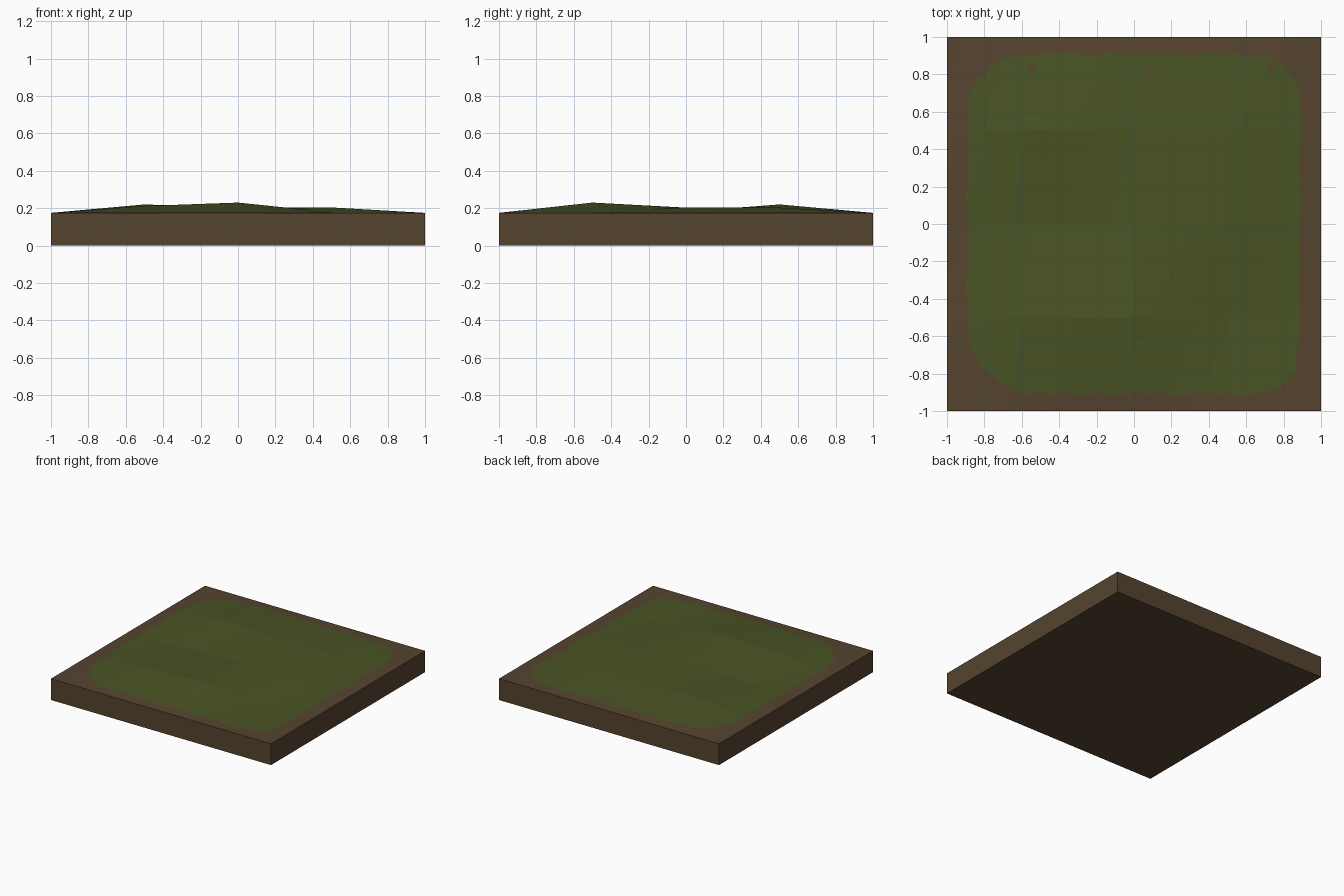
import bpy, bmesh, math

if "Cube" in bpy.data.objects:
    bpy.data.objects.remove(bpy.data.objects["Cube"])

def material(name, col):
    m = bpy.data.materials.new(name)
    m.diffuse_color = (*col, 1)
    m.use_nodes = True
    m.node_tree.nodes["Principled BSDF"].inputs["Base Color"].default_value = m.diffuse_color
    return m

soil = material("soil brown", (0.093, 0.058, 0.029))
grass = material("grass green", (0.067, 0.087, 0.018))
RIM = 0.175

# Heights of the coarse ground, rows from y=-1 to y=1
H = [[RIM] * 5,
     [RIM, 0.212, 0.23, 0.178, RIM],
     [RIM, 0.182, 0.203, 0.204, RIM],
     [RIM, 0.22, 0.203, 0.203, RIM],
     [RIM] * 5]

def height(x, y):
    u, v = (x + 1) * 2, (y + 1) * 2
    i, j = min(3, max(0, int(u + 1e-6))), min(3, max(0, int(v + 1e-6)))
    a, b = u - i, v - j
    return ((H[j][i] * (1 - a) + H[j][i + 1] * a) * (1 - b)
            + (H[j + 1][i] * (1 - a) + H[j + 1][i + 1] * a) * b)

def grass_edge(x, y):
    """Negative inside the grass: wavy rounded square with bare specks."""
    r = (0.38 if x < 0 else 0.22) if y < 0 else (0.34 if x < 0 else 0.29)
    hx = 0.888 + (0.012 * y if x > 0 else 0.004)
    hy = 0.908
    qx, qy = abs(x) - hx + r, abs(y) - hy + r
    d = math.hypot(max(qx, 0), max(qy, 0)) + min(max(qx, qy), 0) - r
    d += 0.007 * math.sin(19 * x + 3 * y) * math.cos(16 * y - 2 * x) + 0.004 * math.sin(37 * (x - y))
    for px, py in ((-0.55, 0.83), (0.085, 0.83), (0.73, 0.83)):
        d = max(d, 0.022 - math.hypot(x - px, y - py))
    return d

def add_object(name, bm, mats):
    me = bpy.data.meshes.new(name)
    bm.to_mesh(me)
    bm.free()
    ob = bpy.data.objects.new(name, me)
    for m in mats:
        me.materials.append(m)
    bpy.context.collection.objects.link(ob)

# Ground surface: grid cut along the grass outline
bm = bmesh.new()
bmesh.ops.create_grid(bm, x_segments=100, y_segments=100, size=1)
field = {v: grass_edge(v.co.x, v.co.y) for v in bm.verts}
cuts = set()
for e in list(bm.edges):
    a, b = e.verts
    fa, fb = field[a], field[b]
    if (fa < 0) != (fb < 0):
        t = min(0.98, max(0.02, fa / (fa - fb)))
        cuts.add(bmesh.utils.edge_split(e, a, t)[1])
for f in list(bm.faces):
    vs = [v for v in f.verts if v in cuts]
    if len(vs) == 2:
        bmesh.utils.face_split(f, vs[0], vs[1])
for f in bm.faces:
    s = [field[v] for v in f.verts if v in field]
    f.material_index = 1 if sum(s) < 0 else 0
for v in bm.verts:
    v.co.z = height(v.co.x, v.co.y)
add_object("ground_surface", bm, [soil, grass])

# Soil block: box open at the top, closed by the ground surface
bm = bmesh.new()
bmesh.ops.create_cube(bm, size=2)
for v in bm.verts:
    v.co.z = RIM if v.co.z > 0 else 0
top = [f for f in bm.faces if f.normal.z > 0.9]
bmesh.ops.delete(bm, geom=top, context='FACES_ONLY')
add_object("soil_block", bm, [soil])
